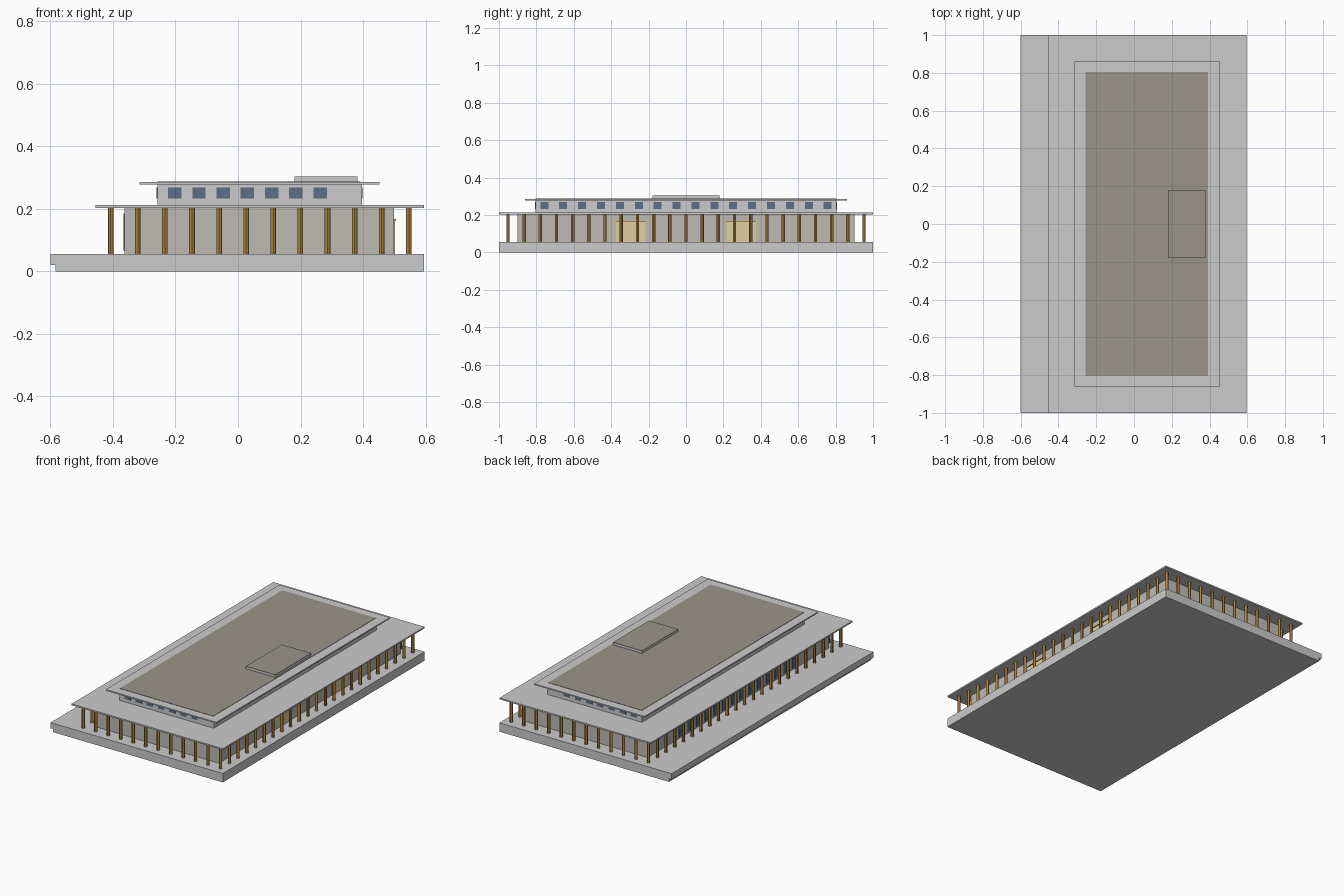
import bpy, bmesh
from mathutils import Matrix

if "Cube" in bpy.data.objects:
    bpy.data.objects.remove(bpy.data.objects["Cube"])


def material(name, rgb):
    m = bpy.data.materials.new(name)
    m.diffuse_color = (*rgb, 1)
    m.use_nodes = True
    m.node_tree.nodes["Principled BSDF"].inputs["Base Color"].default_value = m.diffuse_color
    return m


WALL = material("stone_wall", (0.52, 0.50, 0.46))
GOLD = material("bronze", (0.42, 0.23, 0.05))
GLASS = material("glass", (0.10, 0.16, 0.24))
CREAM = material("cream_door", (0.75, 0.62, 0.36))
GRAVEL = material("roof_gravel", (0.33, 0.30, 0.25))


def add_box(bm, x0, x1, y0, y1, z0, z1):
    mat = Matrix.Translation(((x0 + x1) / 2, (y0 + y1) / 2, (z0 + z1) / 2))
    mat = mat @ Matrix.Diagonal((x1 - x0, y1 - y0, z1 - z0, 1))
    bmesh.ops.create_cube(bm, size=1, matrix=mat)


def finish(name, bm, mat=None):
    mesh = bpy.data.meshes.new(name)
    bm.to_mesh(mesh)
    bm.free()
    ob = bpy.data.objects.new(name, mesh)
    bpy.context.collection.objects.link(ob)
    if mat:
        mesh.materials.append(mat)
    return ob


def boxes(name, dims, mat=None):
    bm = bmesh.new()
    for d in dims:
        add_box(bm, *d)
    return finish(name, bm, mat)


# Base with an overhanging terrace lip on the left: extruded profile
bm = bmesh.new()
profile = [(-0.583, 0), (0.595, 0), (0.595, 0.056), (-0.6, 0.056), (-0.6, 0.02), (-0.583, 0.02)]
face = bm.faces.new([bm.verts.new((x, -1, z)) for x, z in profile])
ext = bmesh.ops.extrude_face_region(bm, geom=[face])["geom"]
bmesh.ops.translate(bm, vec=(0, 2, 0), verts=[v for v in ext if isinstance(v, bmesh.types.BMVert)])
bmesh.ops.recalc_face_normals(bm, faces=bm.faces)
finish("base_terrace", bm)

# Stacked masses and roof slabs
boxes("main_walls", [(-0.363, 0.498, -0.90, 0.90, 0.056, 0.204)], WALL)
boxes("main_roof", [(-0.455, 0.595, -1, 1, 0.203, 0.212)])
boxes("upper_walls", [(-0.258, 0.396, -0.805, 0.805, 0.212, 0.278)])
boxes("upper_roof", [(-0.315, 0.452, -0.86, 0.86, 0.278, 0.286)])
boxes("gravel_roof", [(-0.257, 0.392, -0.805, 0.805, 0.284, 0.288)], GRAVEL)
boxes("roof_penthouse", [(0.18, 0.382, -0.178, 0.178, 0.286, 0.302)])
boxes("penthouse_cap", [(0.18, 0.382, -0.178, 0.178, 0.302, 0.304)], GRAVEL)

# Colonnade round all four sides: 12 by 23 columns
bm = bmesh.new()
NX, NY = 12, 23
for i in range(NX):
    for j in range(NY):
        if i in (0, NX - 1) or j in (0, NY - 1):
            x = -0.407 + i * 0.953 / (NX - 1)
            y = -0.952 + j * 1.904 / (NY - 1)
            bmesh.ops.create_cone(bm, cap_ends=True, segments=12, radius1=0.009, radius2=0.009,
                                  depth=0.15, matrix=Matrix.Translation((x, y, 0.13)))
columns = finish("columns", bm, GOLD)
bpy.context.view_layer.objects.active = columns
columns.select_set(True)
bpy.ops.object.shade_smooth_by_angle()

# Upper storey windows: 7 on each short side, 16 on each long side
T, HW, Z0, Z1 = 0.002, 0.0215, 0.233, 0.268
windows = []
for i in range(7):
    x = -0.202 + i * 0.0903 * 0.857
    for y in (-0.805, 0.805):
        windows.append((x - HW, x + HW, y - T, y + T, Z0, Z1))
for j in range(16):
    y = (j - 7.5) * 0.101
    for x in (-0.258, 0.396):
        windows.append((x - T, x + T, y - HW, y + HW, Z0, Z1))
boxes("upper_windows", windows, GLASS)

# Entrance doors on the right side
boxes("entrance_doors", [(0.497, 0.502, s * 0.295 - 0.078, s * 0.295 + 0.078, 0.056, 0.165)
                         for s in (-1, 1)], CREAM)
boxes("door_lintels", [(0.497, 0.505, s * 0.295 - 0.08, s * 0.295 + 0.08, 0.163, 0.168)
                       for s in (-1, 1)], GOLD)

# Tall glazing between the columns on the left terrace side
step = 1.904 / (NY - 1)
boxes("terrace_windows", [(-0.366, -0.362, (j + 0.5) * step - 0.03, (j + 0.5) * step + 0.03, 0.066, 0.185)
                          for j in range(-7, 7)], GLASS)
